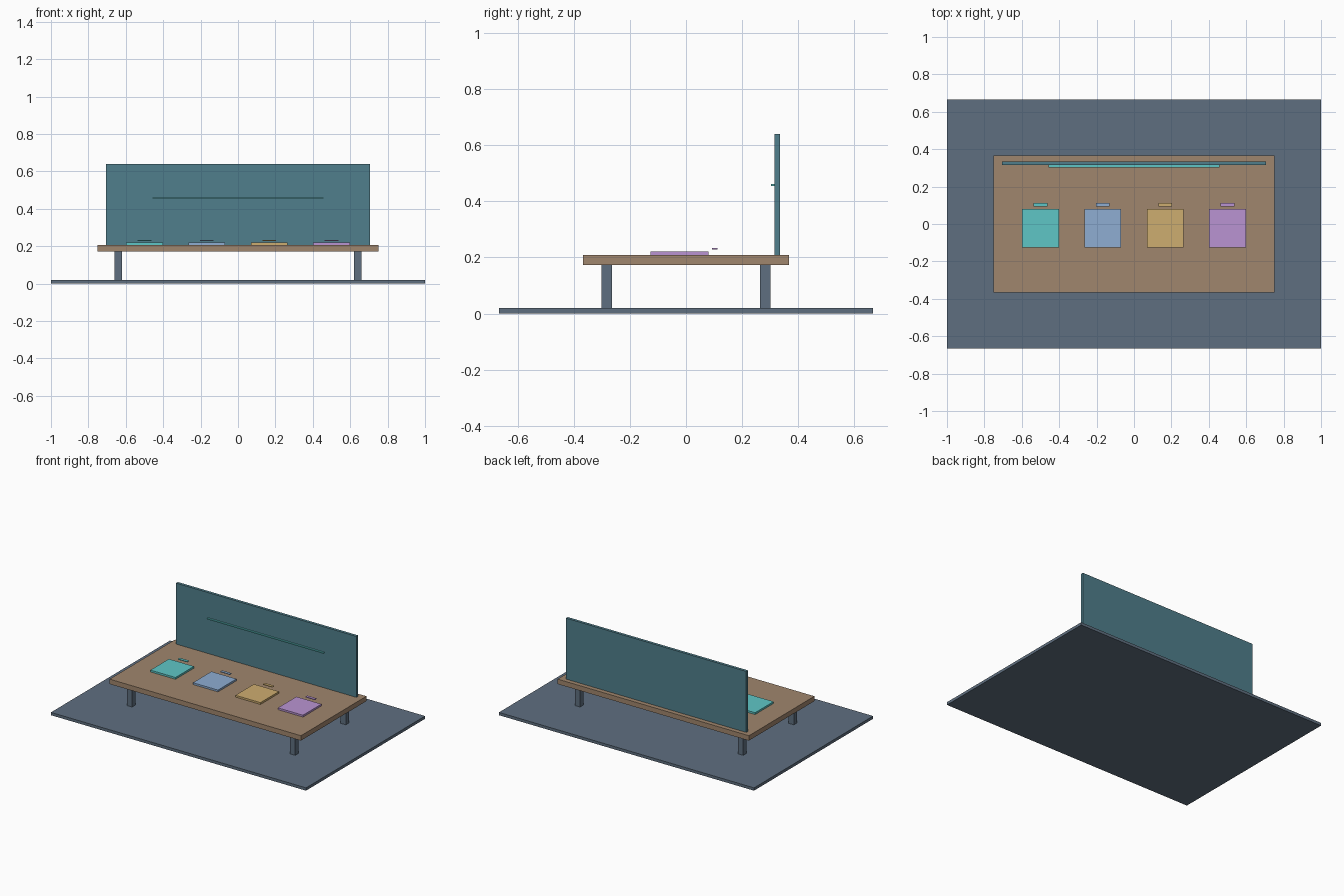
import bpy

# Remove the default cube
cube = bpy.data.objects.get("Cube")
if cube:
    bpy.data.objects.remove(cube, do_unlink=True)


def material(name, hex_colour):
    """Flat material from an sRGB hex colour."""
    srgb = [int(hex_colour[i:i + 2], 16) / 255 for i in (0, 2, 4)]
    linear = [c / 12.92 if c <= 0.04 else ((c + 0.055) / 1.055) ** 2.4 for c in srgb]
    mat = bpy.data.materials.new(name)
    mat.use_nodes = True
    mat.diffuse_color = (*linear, 1)
    shader = next(n for n in mat.node_tree.nodes if n.type == "BSDF_PRINCIPLED")
    shader.inputs["Base Color"].default_value = (*linear, 1)
    shader.inputs["Roughness"].default_value = 0.8
    return mat


def box(name, x, y, z, mat):
    """Box spanning the given (low, high) ranges."""
    spans = (x, y, z)
    bpy.ops.mesh.primitive_cube_add(size=1, location=[(a + b) / 2 for a, b in spans])
    obj = bpy.context.object
    obj.name = name
    obj.scale = [b - a for a, b in spans]
    bpy.ops.object.transform_apply(location=False, rotation=False, scale=True)
    obj.data.materials.append(mat)
    return obj


def around(centre, width):
    return (centre - width / 2, centre + width / 2)


slate = material("slate", "5F6F80")
wood = material("wood", "A0866D")
screen_teal = material("screen_teal", "507F8C")
pad_colours = {
    "teal": material("bright_teal", "5FC6C6"),
    "blue": material("soft_blue", "8EADD2"),
    "gold": material("gold", "CEAD70"),
    "purple": material("lilac", "BA94D2"),
}

# Floor slab and table top
FLOOR_TOP, TABLE_BOTTOM, TABLE_TOP = 0.02, 0.173, 0.208
box("floor", (-1, 1), around(0, 1.333), (0, FLOOR_TOP), slate)
box("table_top", around(0, 1.5), around(0, 0.733), (TABLE_BOTTOM, TABLE_TOP), wood)

# Four legs
for side, sx in (("right", -1), ("left", 1)):
    for end, sy in (("front", -1), ("back", 1)):
        box(f"{end}_{side}_leg", around(sx * 0.64, 0.04), around(sy * 0.283, 0.037),
            (FLOOR_TOP, TABLE_BOTTOM), slate)

# Upright screen with its thin light strip
box("screen", around(0, 1.414), (0.315, 0.335), (TABLE_TOP, 0.64), screen_teal)
box("light_strip", around(0, 0.914), (0.303, 0.315), (0.455, 0.462), pad_colours["teal"])

# Row of coloured pads, each with a small tab hovering behind it
for i, (colour, mat) in enumerate(pad_colours.items()):
    x = -0.5 + i / 3
    box(f"{colour}_pad", around(x, 0.196), around(-0.023, 0.207), (TABLE_TOP, 0.221), mat)
    box(f"{colour}_tab", around(x, 0.073), around(0.103, 0.02), (0.228, 0.233), mat)
